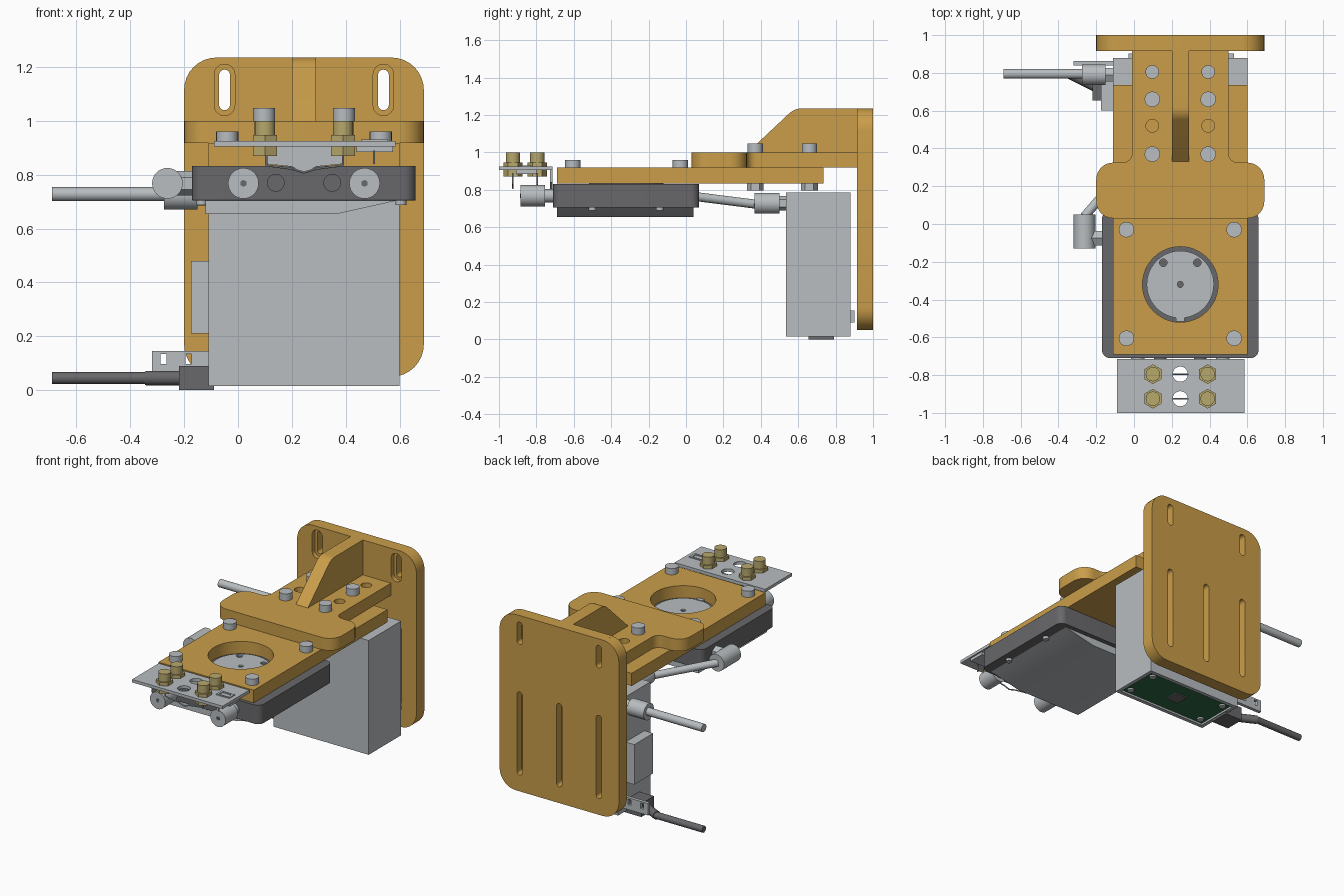
import bpy, bmesh, math
from mathutils import Vector

if "Cube" in bpy.data.objects:
    bpy.data.objects.remove(bpy.data.objects["Cube"])


def material(name, srgb):
    m = bpy.data.materials.new(name)
    m.diffuse_color = [((c / 255 + 0.055) / 1.055) ** 2.4 for c in srgb] + [1]
    m.use_nodes = True
    m.node_tree.nodes["Principled BSDF"].inputs["Base Color"].default_value = m.diffuse_color
    return m


TAN = material("tan", (202, 158, 74))
GREY = material("light grey", (184, 189, 192))
DARK = material("dark grey", (104, 103, 106))
BRASS = material("brass", (184, 168, 108))
GREEN = material("board green", (44, 104, 70))


def finish(o, mat):
    o.data.materials.clear()
    o.data.materials.append(mat)
    bpy.ops.object.select_all(action='DESELECT')
    o.select_set(True)
    bpy.context.view_layer.objects.active = o
    bpy.ops.object.shade_smooth_by_angle(angle=math.radians(35))
    return o


# ---- outlines ----
def rounded(pts, radii, n=8):
    out = []
    for i, p in enumerate(pts):
        p, r = Vector(p), radii[i] if isinstance(radii, (list, tuple)) else radii
        if r == 0:
            out.append(tuple(p))
            continue
        a = (Vector(pts[i - 1]) - p).normalized()
        b = (Vector(pts[(i + 1) % len(pts)]) - p).normalized()
        half = a.angle(b) / 2
        c = p + (a + b).normalized() * (r / math.sin(half))
        s, e = p + a * (r / math.tan(half)) - c, p + b * (r / math.tan(half)) - c
        a0 = math.atan2(s.y, s.x)
        d = (math.atan2(e.y, e.x) - a0 + math.pi) % math.tau - math.pi
        out += [(c.x + r * math.cos(a0 + d * k / n), c.y + r * math.sin(a0 + d * k / n)) for k in range(n + 1)]
    return out


def rect(x0, x1, y0, y1, r=0):
    return rounded([(x0, y0), (x1, y0), (x1, y1), (x0, y1)], r)


def circle(x, y, r, n=32):
    return [(x + r * math.cos(math.tau * k / n), y + r * math.sin(math.tau * k / n)) for k in range(n)]


def slot(x, w, z0, z1):
    return rect(x - w / 2, x + w / 2, z0, z1, w / 2 - 0.0005)


# Extrude an outline (with holes) along an axis between lo and hi
def plate(name, outlines, axis, lo, hi, mat):
    cu = bpy.data.curves.new(name, 'CURVE')
    cu.dimensions, cu.fill_mode, cu.extrude = '2D', 'BOTH', (hi - lo) / 2
    for pts in outlines:
        s = cu.splines.new('POLY')
        s.points.add(len(pts) - 1)
        for q, p in zip(s.points, pts):
            q.co = (p[0], p[1], 0, 1)
        s.use_cyclic_u = True
    tmp = bpy.data.objects.new(name, cu)
    bpy.context.collection.objects.link(tmp)
    bpy.context.view_layer.update()
    me = bpy.data.meshes.new_from_object(tmp.evaluated_get(bpy.context.evaluated_depsgraph_get()))
    bpy.data.objects.remove(tmp)
    mid = (lo + hi) / 2
    for v in me.vertices:
        u, w, t = v.co.x, v.co.y, v.co.z + mid
        v.co = {'z': (u, w, t), 'y': (u, t, w), 'x': (t, u, w)}[axis]
    bm = bmesh.new()
    bm.from_mesh(me)
    bmesh.ops.remove_doubles(bm, verts=bm.verts, dist=1e-5)
    bmesh.ops.recalc_face_normals(bm, faces=bm.faces)
    bm.to_mesh(me)
    bm.free()
    o = bpy.data.objects.new(name, me)
    bpy.context.collection.objects.link(o)
    return finish(o, mat)


def box(name, x0, x1, y0, y1, z0, z1, mat):
    return plate(name, [rect(x0, x1, y0, y1)], 'z', z0, z1, mat)


def rod(name, a, b, r, mat, n=24):
    a, b = Vector(a), Vector(b)
    bpy.ops.mesh.primitive_cylinder_add(vertices=n, radius=r, depth=(b - a).length, location=(a + b) / 2)
    o = bpy.context.object
    o.name = name
    o.rotation_euler = (b - a).to_track_quat('Z', 'Y').to_euler()
    return finish(o, mat)


CX = 0.245  # symmetry line of the bracket

# ---- back plate, counterbored slots ----
slots = [(x, 1.02, 1.21) for x in (-0.05, 0.54)] + [(x, 0.14, 0.74) for x in (-0.05, CX, 0.54)]
wall = rect(-0.2, 0.69, 0.05, 1.235, 0.12)
plate("back_plate_front", [wall] + [slot(x, 0.076, a, b) for x, a, b in slots], 'y', 0.915, 0.945, TAN)
plate("back_plate_rear", [wall] + [slot(x, 0.04, a + 0.02, b - 0.02) for x, a, b in slots], 'y', 0.945, 1.0, TAN)

# ---- upper bracket arm with rib ----
arm = rounded([(-0.2, 0.03), (0.69, 0.03), (0.69, 0.325), (0.5, 0.325), (0.5, 0.92),
               (-0.01, 0.92), (-0.01, 0.325), (-0.2, 0.325)], [0.09, 0.09, 0.09, 0.05, 0, 0, 0.05, 0.09])
plate("bracket_arm", [arm] + [circle(x, y, 0.034) for x in (0.097, 0.393) for y in (0.52, 0.805)],
      'z', 0.918, 1.0, TAN)
rib = rounded([(0.33, 0.98), (0.92, 0.98), (0.92, 1.235), (0.58, 1.235), (0.33, 1.0)], [0, 0, 0, 0.1, 0])
plate("bracket_rib", [rib], 'x', 0.2, 0.29, TAN)

# ---- lower mounting plate and fasteners ----
plate("mount_plate", [rect(-0.11, 0.6, -0.69, 0.735), circle(CX, -0.32, 0.2, 48)], 'z', 0.833, 0.918, TAN)
for x in (-0.04, 0.53):
    for y in (-0.605, -0.03):
        rod("plate_screw", (x, y, 0.9), (x, y, 0.96), 0.041, GREY)
for x in (0.097, 0.393):
    for y in (0.37, 0.66):
        rod("arm_screw", (x, y, 0.98), (x, y, 1.047), 0.041, GREY)
        rod("arm_nut", (x, y, 0.795), (x, y, 0.84), 0.045, GREY, 6)

# ---- camera style housing: dark body, round window, sloped cover ----
body = plate("housing", [rect(-0.17, 0.66, -0.71, 0.07, 0.045)], 'z', 0.705, 0.832, DARK)
bev = body.modifiers.new("edge", 'BEVEL')
bev.width, bev.segments, bev.limit_method = 0.008, 2, 'ANGLE'
rod("window_ring", (CX, -0.32, 0.82), (CX, -0.32, 0.836), 0.199, DARK, 48)
plate("window_disc", [circle(CX, -0.32, 0.178, 48), circle(CX, -0.32, 0.016, 16)]
      + [circle(CX + s * 0.09, -0.205, 0.02, 16) for s in (-1, 1)], 'z', 0.836, 0.845, GREY)
box("window_notch", CX - 0.022, CX + 0.022, -0.515, -0.49, 0.836, 0.85, GREY)
plate("bottom_cover", [[(-0.12, 0.707), (-0.12, 0.655), (0.37, 0.655), (0.55, 0.695), (0.6, 0.707)]],
      'y', -0.69, 0.04, GREY)
for x in (-0.135, 0.605):
    for y in (-0.5, -0.14):
        rod("cover_screw", (x, y, 0.688), (x, y, 0.707), 0.02, GREY, 16)

# ---- front knobs and ports ----
for x in (0.02, 0.47):
    rod("front_knob", (x, -0.885, 0.768), (x, -0.755, 0.768), 0.057, GREY, 32)
    rod("knob_socket", (x, -0.888, 0.768), (x, -0.88, 0.768), 0.013, DARK, 6)
    rod("knob_neck", (x, -0.76, 0.768), (x, -0.7, 0.768), 0.035, GREY)
for x in (0.14, 0.35):
    rod("front_port", (x, -0.716, 0.77), (x, -0.7, 0.77), 0.033, DARK)

# ---- front sensor plate with hex standoffs ----
plate("sensor_plate", [rect(-0.09, 0.585, -1.0, -0.715)] + [circle(CX, y, 0.04) for y in (-0.925, -0.795)],
      'z', 0.905, 0.925, GREY)
plate("sensor_flange", [[(0.1, 0.91), (0.1, 0.84), (0.2, 0.83), (CX, 0.805), (0.29, 0.83), (0.39, 0.84), (0.39, 0.91)]],
      'y', -0.727, -0.715, GREY)
for x in (0.1, 0.39):
    for y in (-0.925, -0.795):
        rod("standoff_hex", (x, y, 0.87), (x, y, 0.906), 0.052, BRASS, 6)
        rod("standoff_nut", (x, y, 0.924), (x, y, 0.947), 0.052, BRASS, 6)
        rod("standoff_stud", (x, y, 0.94), (x, y, 1.0), 0.038, BRASS)
plate("connector_frame", [rect(0.457, 0.556, -0.887, -0.828), rect(0.472, 0.541, -0.876, -0.839)],
      'z', 0.92, 0.931, GREY)
box("connector_block", 0.44, 0.575, -0.91, -0.8, 0.885, 0.906, GREY)
for y in (-0.925, -0.795):
    path = [(0.105, 0.87), (0.105, 0.835), (0.2, 0.822), (CX, 0.808), (0.29, 0.822), (0.39, 0.835), (0.39, 0.87)]
    for a, b in zip(path, path[1:]):
        rod("contact_wire", (a[0], y, a[1]), (b[0], y, b[1]), 0.004, GREY, 8)
    rod("contact_lead", (0.505, y, 0.89), (0.505, y, 0.84), 0.004, GREY, 8)

# ---- motor case, underside recessed with circuit board ----
case = box("motor_case", -0.11, 0.6, 0.535, 0.88, 0.015, 0.785, GREY)
plain = rect(-0.085, 0.575, 0.56, 0.855)
bpy.data.objects.remove(case)
box("motor_case", -0.11, 0.6, 0.535, 0.88, 0.04, 0.785, GREY)
plate("case_rim", [rect(-0.11, 0.6, 0.535, 0.88), plain], 'z', 0.015, 0.04, GREY)
plate("circuit_board", [plain], 'z', 0.028, 0.042, GREEN)
box("board_chip", 0.2, 0.29, 0.665, 0.755, 0.02, 0.03, DARK)
for x in (-0.04, 0.53):
    for y in (0.6, 0.815):
        rod("board_screw", (x, y, 0.017), (x, y, 0.03), 0.022, GREY, 16)
box("case_back_tab", -0.03, 0.53, 0.875, 0.902, 0.09, 0.155, GREY)
box("case_side_cover", -0.175, -0.1, 0.6, 0.8, 0.21, 0.48, GREY)

# ---- cable plug, bent cable and perforated tab ----
box("cable_plug", -0.22, -0.09, 0.655, 0.79, 0.0, 0.09, DARK)
rod("cable_bend", (-0.2, 0.725, 0.045), (-0.34, 0.795, 0.045), 0.027, DARK)
rod("cable", (-0.69, 0.795, 0.045), (-0.325, 0.795, 0.045), 0.022, DARK)
plate("side_tab", [rect(-0.32, -0.1, 0.065, 0.145), rect(-0.288, -0.265, 0.098, 0.135),
                   rect(-0.195, -0.172, 0.098, 0.135)], 'y', 0.84, 0.862, GREY)

# ---- tube fittings ----
rod("outlet_tube", (-0.69, 0.795, 0.728), (-0.26, 0.795, 0.728), 0.026, GREY)
rod("outlet_fitting", (-0.275, 0.79, 0.725), (-0.15, 0.79, 0.725), 0.055, GREY, 32)
rod("outlet_neck", (-0.16, 0.79, 0.725), (-0.1, 0.79, 0.725), 0.04, GREY, 6)
rod("elbow_fitting", (-0.262, -0.13, 0.768), (-0.262, 0.05, 0.768), 0.057, GREY, 32)
rod("elbow_neck", (-0.24, -0.075, 0.768), (-0.165, -0.075, 0.768), 0.045, GREY, 6)
rod("link_tube", (-0.262, 0.04, 0.765), (0.03, 0.38, 0.722), 0.024, GREY)
rod("inlet_fitting", (0.03, 0.365, 0.728), (0.03, 0.5, 0.728), 0.056, GREY, 32)
rod("inlet_neck", (0.03, 0.49, 0.728), (0.03, 0.54, 0.728), 0.04, GREY, 6)
